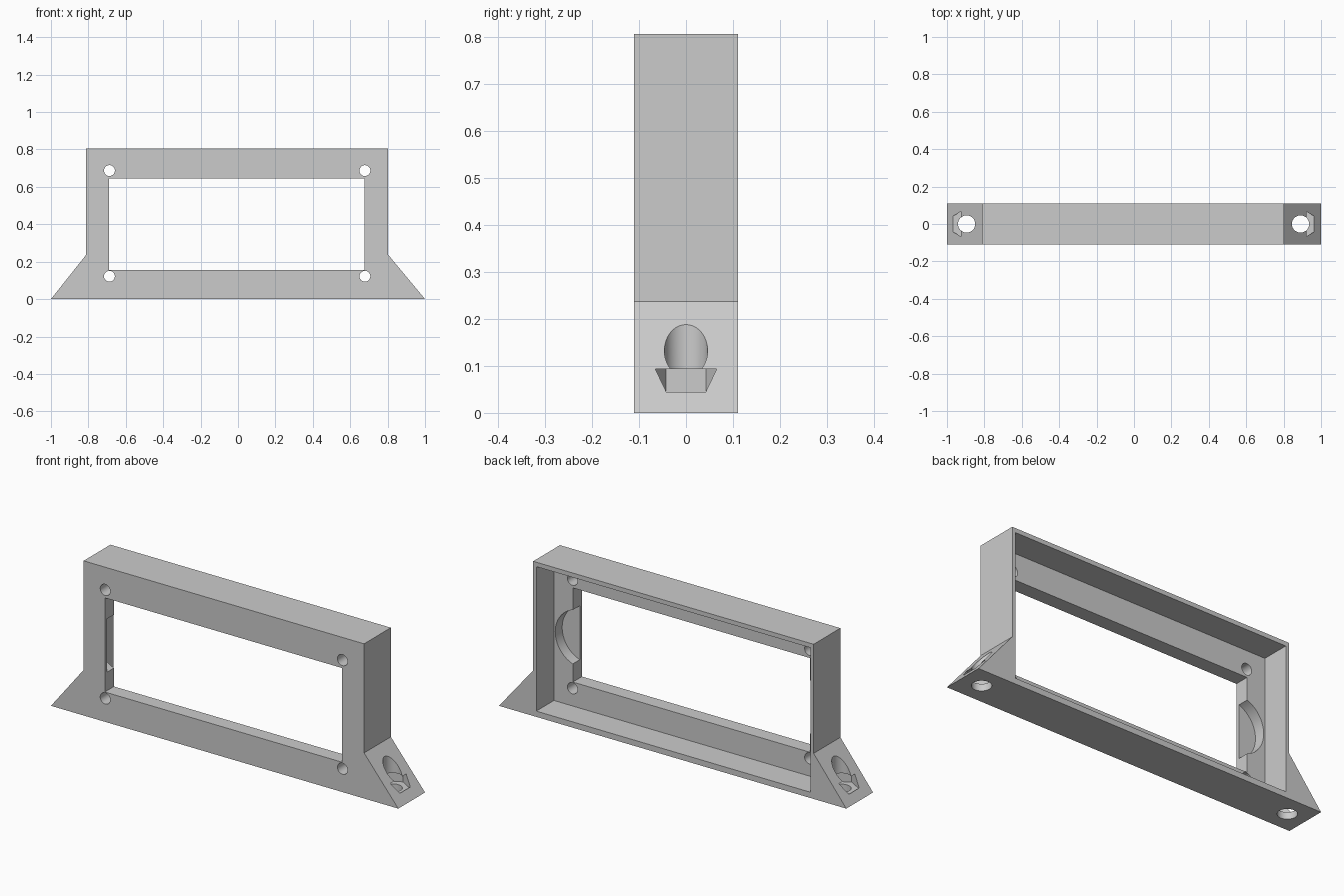
import bpy
import math
from mathutils import Matrix

default_cube = bpy.data.objects.get("Cube")
if default_cube:
    bpy.data.objects.remove(default_cube, do_unlink=True)

grey = bpy.data.materials.new("plain grey")
grey.use_nodes = True
grey.diffuse_color = (0.6, 0.6, 0.6, 1)
grey.node_tree.nodes["Principled BSDF"].inputs["Base Color"].default_value = (0.6, 0.6, 0.6, 1)

LEFT, RIGHT = 0.803, -0.812      # outer sides of the frame
HEIGHT, DEPTH = 0.805, 0.11      # frame height and half depth
MID = (LEFT + RIGHT) / 2
PLATE_BACK = -0.035              # rear surface of the front plate


def prism(name, outline, y0, y1):
    """Extrude an (x, z) outline from y0 to y1."""
    n = len(outline)
    verts = [(x, y, z) for y in (y0, y1) for x, z in outline]
    faces = [list(range(n)), list(range(2 * n - 1, n - 1, -1))]
    faces += [[i, i + n, (i + 1) % n + n, (i + 1) % n] for i in range(n)]
    mesh = bpy.data.meshes.new(name)
    mesh.from_pydata(verts, [], faces)
    mesh.materials.append(grey)
    obj = bpy.data.objects.new(name, mesh)
    bpy.context.collection.objects.link(obj)
    return obj


def box(name, x0, x1, z0, z1, y0, y1):
    return prism(name, [(x0, z0), (x1, z0), (x1, z1), (x0, z1)], y0, y1)


def round_bar(name, x, z, radius, y0, y1, sides=48, turn=0.0):
    angles = [turn + math.tau * i / sides for i in range(sides)]
    return prism(name, [(x + radius * math.cos(a), z + radius * math.sin(a)) for a in angles], y0, y1)


def upright_bar(name, x, radius, z0, z1, sides=48, turn=0.0):
    obj = round_bar(name, x, 0, radius, -z1, -z0, sides, turn)
    obj.data.transform(Matrix.Rotation(math.radians(-90), 4, 'X'))
    return obj


def recentre_normals(obj):
    """Make all faces point outward."""
    import bmesh
    bm = bmesh.new()
    bm.from_mesh(obj.data)
    bmesh.ops.recalc_face_normals(bm, faces=bm.faces)
    bm.to_mesh(obj.data)
    bm.free()


# Frame body with the two sloping feet
frame = prism("display_frame", [(-1, 0), (1, 0), (LEFT, 0.237), (LEFT, HEIGHT),
                                (RIGHT, HEIGHT), (RIGHT, 0.237)], -DEPTH, DEPTH)

# Rear pocket and window
cutters = [
    box("pocket_cutter", RIGHT + 0.018, LEFT - 0.018, 0.03, 0.782, PLATE_BACK, 0.2),
    box("window_cutter", -0.69, 0.676, 0.155, 0.645, -0.2, 0.0),
]

for side in (-1, 1):
    # Screw holes at the window corners
    for z in (0.122, 0.687):
        cutters.append(round_bar("screw_cutter", MID + side * 0.683, z, 0.029, -0.2, 0.0))
    # Round relief behind the plate beside the window
    cutters.append(round_bar("relief_cutter", MID + side * 0.634, 0.39, 0.148, -0.092, 0.0, 64))
    # Vertical bolt hole and hexagonal nut slot in the foot
    foot_x = 0.89 if side > 0 else -0.895
    cutters.append(upright_bar("bolt_cutter", foot_x, 0.046, -0.1, 0.4))
    cutters.append(upright_bar("nut_cutter", foot_x, 0.084, 0.036, 0.093, 6, math.radians(30)))

# Cut everything out of the body
recentre_normals(frame)
bpy.context.view_layer.objects.active = frame
for cutter in cutters:
    recentre_normals(cutter)
    cutter.hide_render = True
    mod = frame.modifiers.new("cut", 'BOOLEAN')
    mod.operation = 'DIFFERENCE'
    mod.solver = 'EXACT'
    mod.object = cutter
    bpy.ops.object.modifier_apply(modifier=mod.name)
    bpy.data.objects.remove(cutter, do_unlink=True)

# Smooth the round holes, keep edges crisp
bpy.ops.object.select_all(action='DESELECT')
frame.select_set(True)
bpy.ops.object.shade_smooth_by_angle(angle=math.radians(25))
